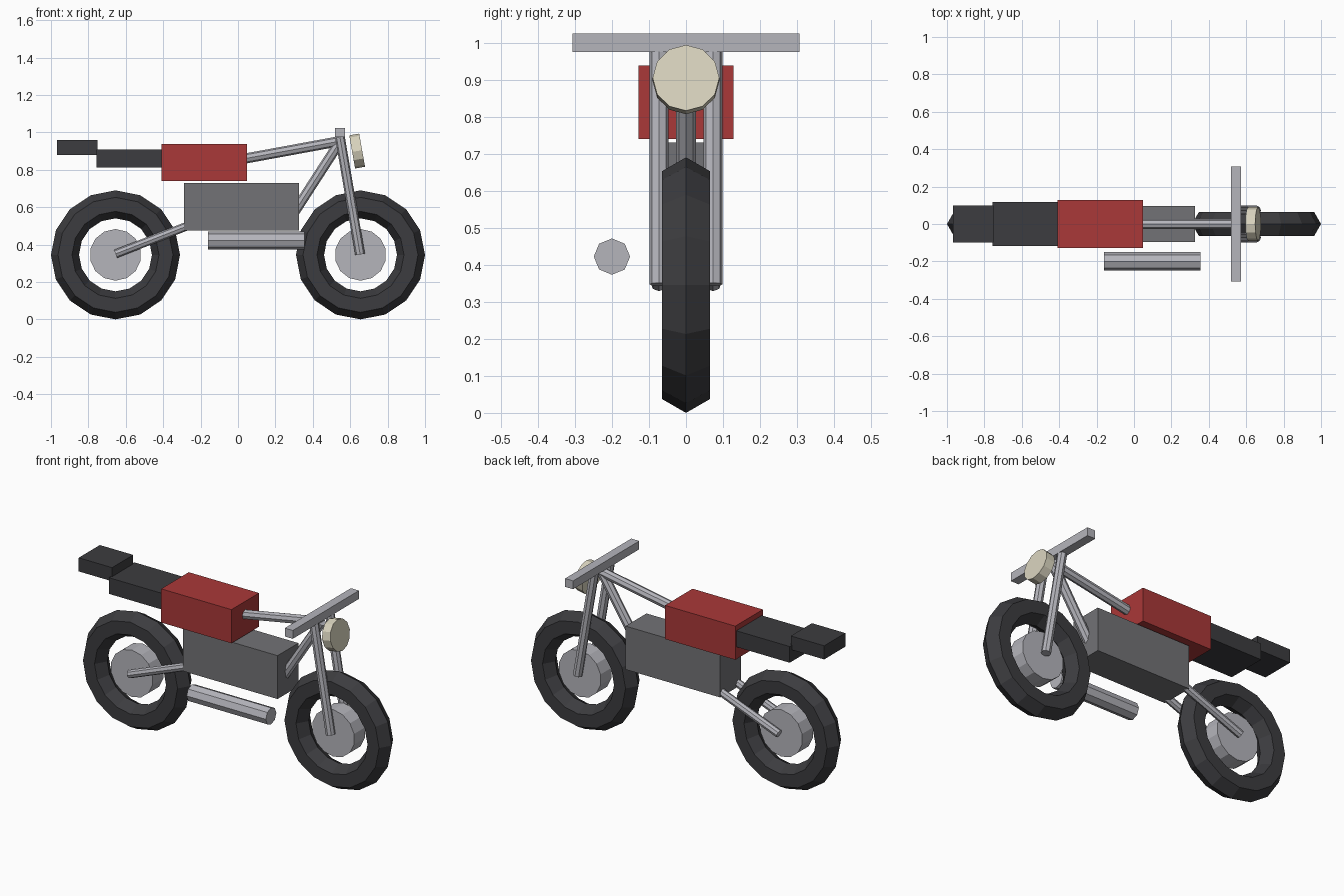
import bpy
from math import pi
from mathutils import Vector

if "Cube" in bpy.data.objects:
    bpy.data.objects.remove(bpy.data.objects["Cube"])


def material(name, r, g, b):
    m = bpy.data.materials.new(name)
    m.diffuse_color = (r, g, b, 1)
    m.use_nodes = True
    m.node_tree.nodes["Principled BSDF"].inputs["Base Color"].default_value = m.diffuse_color
    return m


RUBBER = material("black_rubber", 0.045, 0.045, 0.05)
RED = material("red_paint", 0.40, 0.04, 0.04)
STEEL = material("steel", 0.46, 0.46, 0.50)
ENGINE = material("engine_grey", 0.17, 0.17, 0.18)
LENS = material("lens_cream", 0.70, 0.66, 0.52)


def finish(name, mat):
    ob = bpy.context.object
    ob.name = name
    ob.data.materials.append(mat)
    return ob


def box(name, x, y, z, mat):
    """Box from (min, max) ranges in x and z, symmetric in y by half width."""
    bpy.ops.mesh.primitive_cube_add(
        size=1, location=((x[0] + x[1]) / 2, 0, (z[0] + z[1]) / 2))
    ob = finish(name, mat)
    ob.scale = (x[1] - x[0], 2 * y, z[1] - z[0])
    return ob


def tube(name, a, b, radius, mat, sides=8):
    """Flat-sided cylinder between two points."""
    a, b = Vector(a), Vector(b)
    d = b - a
    bpy.ops.mesh.primitive_cylinder_add(
        vertices=sides, radius=radius, depth=d.length, location=(a + b) / 2,
        rotation=d.to_track_quat('Z', 'Y').to_euler())
    return finish(name, mat)


# Wheels: low-poly tyre and hub disc
for label, x in (("rear", -0.655), ("front", 0.655)):
    bpy.ops.mesh.primitive_torus_add(
        major_segments=16, minor_segments=6, major_radius=0.27,
        minor_radius=0.075, location=(x, 0, 0.345), rotation=(pi / 2, 0, 0))
    finish(label + "_tyre", RUBBER)
    tube(label + "_hub", (x, -0.05, 0.345), (x, 0.05, 0.345), 0.138, STEEL, 14)

# Paired fork legs and swing arms
for label, s in (("right", -1), ("left", 1)):
    y = s * 0.073
    tube("fork_" + label, (0.653, y, 0.347), (0.545, y, 0.975), 0.026, STEEL)
    tube("swing_arm_" + label, (-0.655, y, 0.35), (-0.21, y, 0.523), 0.023, STEEL)

# Frame tubes running back from the steering head
tube("top_tube", (0.0, 0, 0.853), (0.545, 0, 0.953), 0.027, STEEL)
tube("down_tube", (0.28, 0, 0.54), (0.545, 0, 0.95), 0.027, STEEL)

# Body blocks
box("engine", (-0.29, 0.325), 0.097, (0.475, 0.73), ENGINE)
box("fuel_tank", (-0.41, 0.047), 0.128, (0.74, 0.938), RED)
box("seat", (-0.757, -0.41), 0.118, (0.812, 0.907), RUBBER)
box("tail", (-0.967, -0.75), 0.098, (0.88, 0.96), RUBBER)
box("handlebar", (0.519, 0.571), 0.307, (0.975, 1.024), STEEL)

# Exhaust on the right-hand side
tube("exhaust", (-0.16, -0.2, 0.422), (0.355, -0.2, 0.422), 0.049, STEEL)

# Headlight, tilted slightly upward
c, d = Vector((0.637, 0, 0.9)), Vector((0.985, 0, 0.174)) * 0.027
tube("headlight", c - d, c + d, 0.09, LENS, 12)
